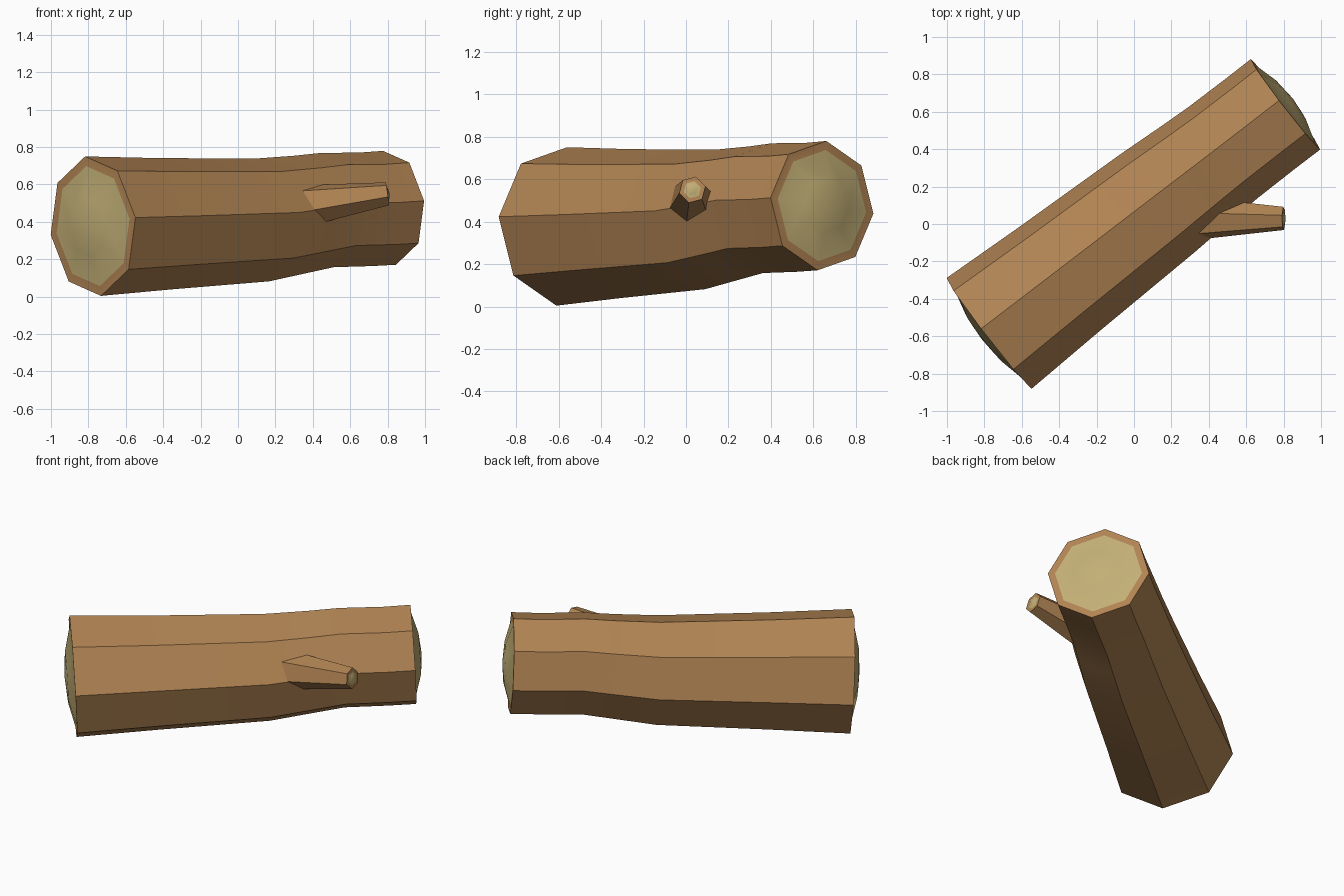
import bpy, bmesh, math
from mathutils import Vector

cube = bpy.data.objects.get("Cube")
if cube:
    bpy.data.objects.remove(cube, do_unlink=True)


def material(name, rgb):
    m = bpy.data.materials.new(name)
    m.use_nodes = True
    color = (*rgb, 1)
    m.diffuse_color = color
    bsdf = m.node_tree.nodes["Principled BSDF"]
    bsdf.inputs["Base Color"].default_value = color
    bsdf.inputs["Roughness"].default_value = 0.9
    return m


BARK = material("bark brown", (0.44, 0.23, 0.087))
WOOD = material("cut wood tan", (0.54, 0.43, 0.18))


def loft(name, stations, side, sides, phase, inset, bulge):
    """Tapered limb through (centre, radius) stations with a domed cut at each end."""
    bm = bmesh.new()
    axis = (stations[-1][0] - stations[0][0]).normalized()
    axis_flat = axis
    up = Vector((0, 0, 1))
    up = (up - axis_flat * up.dot(axis_flat)).normalized()

    def ring(centre, radius):
        verts = []
        for k in range(sides):
            a = math.radians(phase) + math.tau * k / sides
            verts.append(bm.verts.new(centre + radius * (math.cos(a) * side + math.sin(a) * up)))
        return verts

    def bridge(a, b, index):
        for k in range(sides):
            n = (k + 1) % sides
            bm.faces.new((a[k], a[n], b[n], b[k])).material_index = index

    # Bark shell
    rings = [ring(c, r) for c, r in stations]
    for a, b in zip(rings, rings[1:]):
        bridge(a, b, 0)

    # Bark rim and domed cut wood
    for outer, (c, r), out in ((rings[0], stations[0], -axis), (rings[-1], stations[-1], axis)):
        rim = ring(c, r * inset)
        bridge(outer, rim, 0)
        dome = ring(c + out * bulge * 0.75, r * inset * 0.5)
        bridge(rim, dome, 1)
        tip = bm.verts.new(c + out * bulge)
        for k in range(sides):
            bm.faces.new((dome[k], dome[(k + 1) % sides], tip)).material_index = 1

    bmesh.ops.recalc_face_normals(bm, faces=bm.faces)
    mesh = bpy.data.meshes.new(name)
    bm.to_mesh(mesh)
    bm.free()
    mesh.materials.append(BARK)
    mesh.materials.append(WOOD)
    obj = bpy.data.objects.new(name, mesh)
    bpy.context.collection.objects.link(obj)
    bpy.ops.object.select_all(action='DESELECT')
    obj.select_set(True)
    bpy.context.view_layer.objects.active = obj
    bpy.ops.object.shade_smooth_by_angle(angle=math.radians(30))
    return obj


# Trunk: fraction along the length, centre height, radius
start, end = Vector((-0.775, -0.585, 0)), Vector((0.81, 0.64, 0))
profile = [(0, 0.377, 0.376), (0.24, 0.39, 0.354), (0.57, 0.41, 0.331),
           (0.7, 0.44, 0.316), (0.79, 0.463, 0.308), (0.92, 0.467, 0.306),
           (1, 0.475, 0.307)]
trunk = [(start.lerp(end, t) + Vector((0, 0, z)), r) for t, z, r in profile]
along = (end - start).normalized()
# Trunk sections stand upright and face along the level axis
loft("log_trunk", trunk, Vector((along.y, -along.x, 0)), 8, 7, 0.86, 0.05)

# Side branch stub, rooted inside the trunk
branch = [(Vector((0.25, 0.03, 0.47)), 0.127), (Vector((0.8, 0.03, 0.55)), 0.064)]
loft("branch_stub", branch, Vector((0, 1, 0)), 6, 15, 0.65, 0.01)
